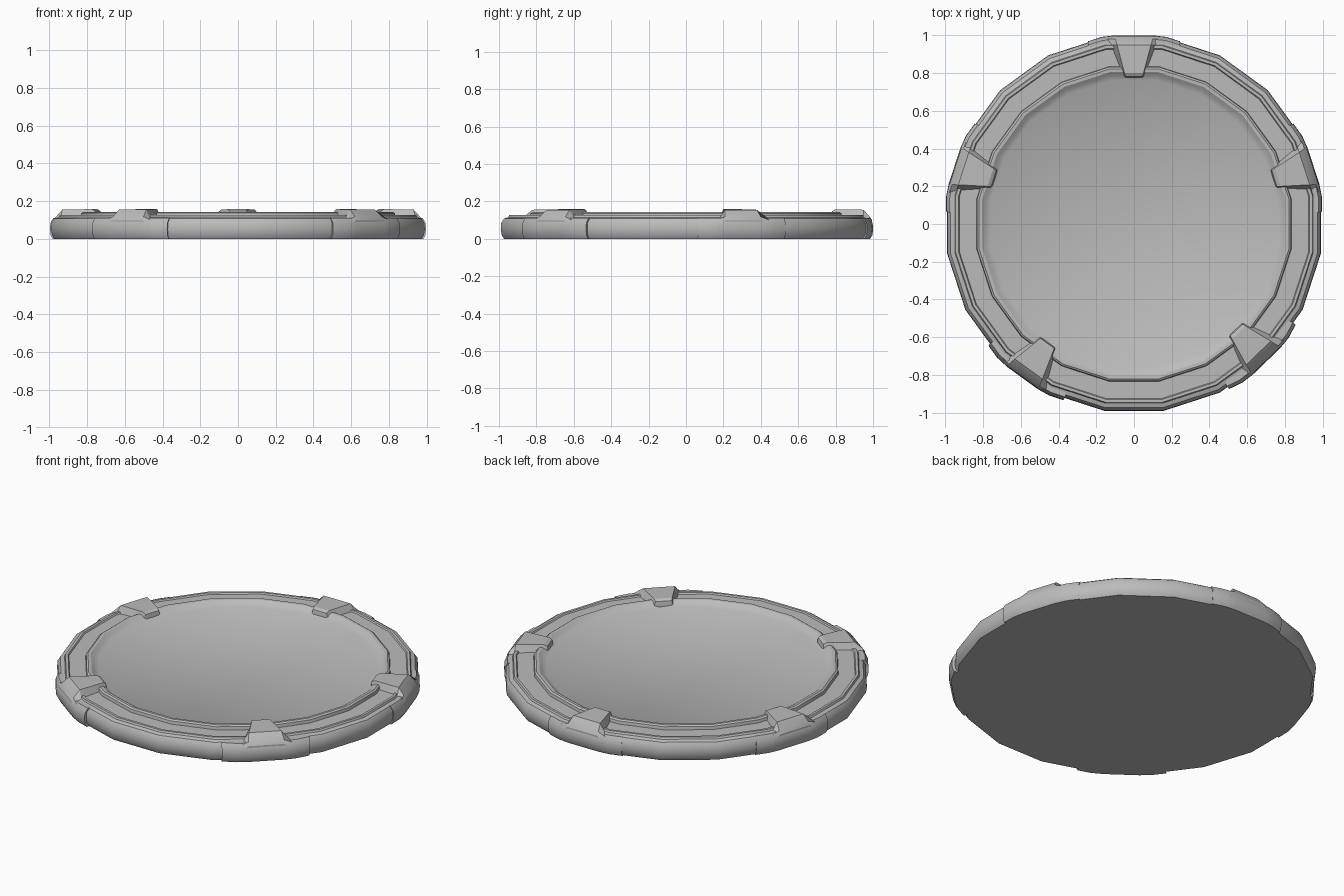
import bpy, bmesh, math
from mathutils import Matrix, Vector

if "Cube" in bpy.data.objects:
    bpy.data.objects.remove(bpy.data.objects["Cube"])

SIDES = 20

grey = bpy.data.materials.new("light_grey")
grey.diffuse_color = (0.5, 0.5, 0.5, 1)
grey.use_nodes = True
grey.node_tree.nodes["Principled BSDF"].inputs["Base Color"].default_value = grey.diffuse_color


def finish(bm, name, angle=32):
    bmesh.ops.recalc_face_normals(bm, faces=bm.faces)
    mesh = bpy.data.meshes.new(name)
    bm.to_mesh(mesh)
    bm.free()
    mesh.materials.append(grey)
    ob = bpy.data.objects.new(name, mesh)
    bpy.context.collection.objects.link(ob)
    bpy.ops.object.select_all(action='DESELECT')
    ob.select_set(True)
    bpy.context.view_layer.objects.active = ob
    bpy.ops.object.shade_smooth_by_angle(angle=math.radians(angle))
    return ob


def loft(bm, loops):
    """Skin closed loops of equal length and cap both ends."""
    rings = [[bm.verts.new(p) for p in loop] for loop in loops]
    for a, b in zip(rings, rings[1:]):
        n = len(a)
        for i in range(n):
            j = (i + 1) % n
            bm.faces.new((a[i], a[j], b[j], b[i]))
    bm.faces.new(rings[0])
    bm.faces.new(rings[-1])


def circle(r, z):
    return [(r * math.cos(math.radians(9 + 360 / SIDES * i)),
             r * math.sin(math.radians(9 + 360 / SIDES * i)), z)
            for i in range(SIDES)]


# Plate: rounded rim, stepped lip, shallow channel, inner ring, sunken floor
profile = [(0.985, 0.0), (0.998, 0.02), (1.003, 0.05), (1.0, 0.085),
           (0.985, 0.108), (0.962, 0.115), (0.957, 0.126), (0.942, 0.126),
           (0.937, 0.118), (0.845, 0.118), (0.842, 0.136), (0.832, 0.143),
           (0.815, 0.142), (0.798, 0.13), (0.772, 0.115)]
bm = bmesh.new()
loft(bm, [circle(r, z) for r, z in profile])
finish(bm, "plate")


def clamp(angle, push):
    turn = Matrix.Rotation(math.radians(angle - 90), 4, 'Z')

    # Rim block: wraps the outside of the plate
    half = [(0.10, 1.0), (0.17, 0.992), (0.245, 0.968)]
    plan = half + [(0.22, 0.92)]
    plan = plan + [(-x, y) for x, y in reversed(plan)]
    bm = bmesh.new()
    loops = []
    for z, s in [(0.0, 0.985), (0.02, 0.997), (0.05, 1.0),
                 (0.085, 0.998), (0.112, 0.98)]:
        loops.append([(x, y * s * push if y > 0.95 else y, z) for x, y in plan])
    loft(bm, loops)
    bm.transform(turn)
    finish(bm, "clamp_rim_block")

    # Arm: tapers inward over the channel and hooks onto the inner ring
    rows = [(0.995 * push, 0.10, 0.10, 0.15, 0.06),
            (0.982 * push, 0.10, 0.118, 0.15, 0.10),
            (0.95, 0.09, 0.155, 0.125, 0.105),
            (0.80, 0.05, 0.158, 0.062, 0.115),
            (0.782, 0.045, 0.148, 0.055, 0.115),
            (0.776, 0.04, 0.125, 0.045, 0.112)]
    bm = bmesh.new()
    loft(bm, [[(-wb, r, zb), (-wt, r, zt), (wt, r, zt), (wb, r, zb)]
              for r, wt, zt, wb, zb in rows])
    bm.transform(turn)
    finish(bm, "clamp_arm", 25)


for angle, push in [(90, 1.0), (162, 1.0), (18, 1.0), (234, 1.008), (-46, 1.012)]:
    clamp(angle, push)
